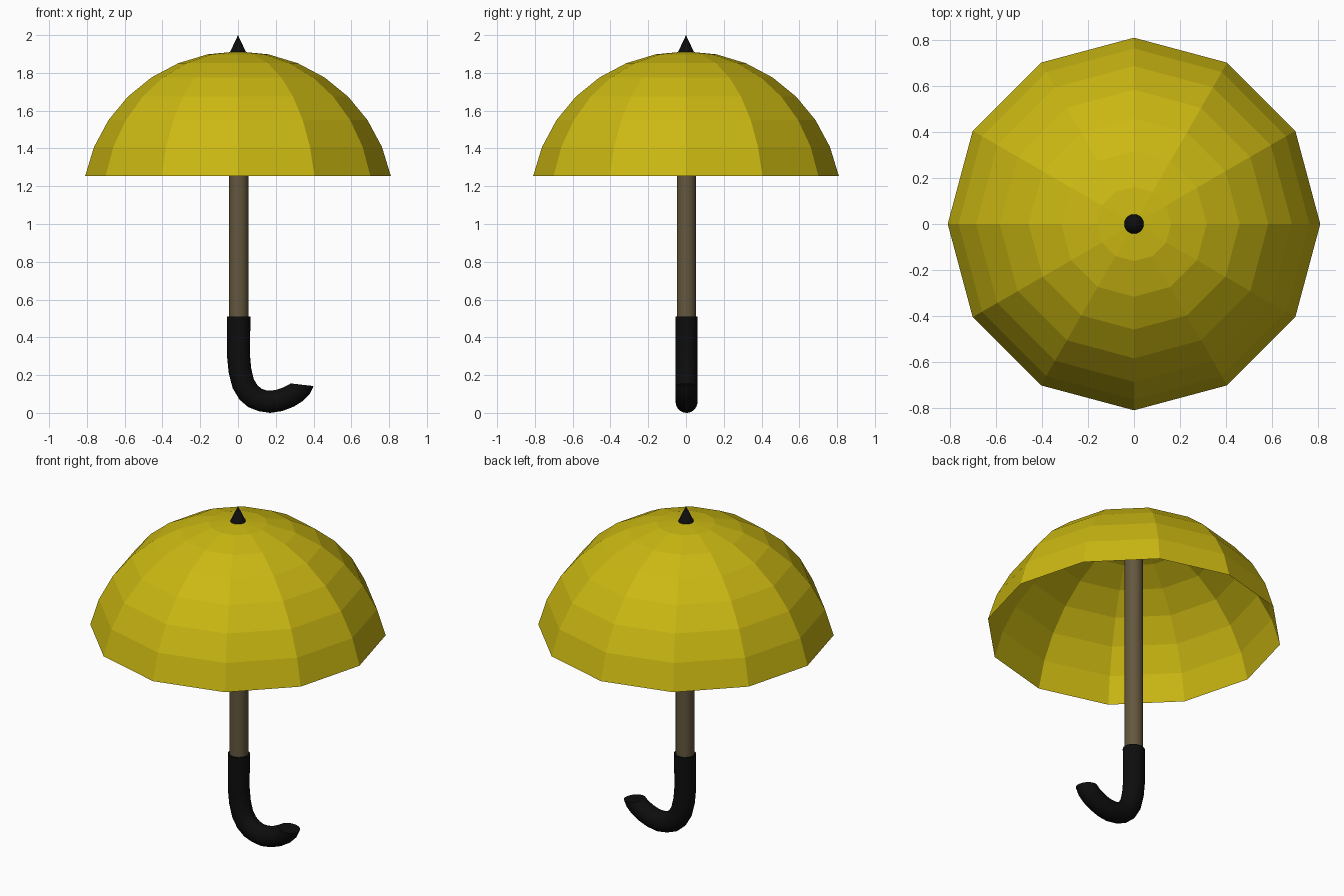
import bpy, bmesh, math

if "Cube" in bpy.data.objects:
    bpy.data.objects.remove(bpy.data.objects["Cube"])


def material(name, rgb):
    m = bpy.data.materials.new(name)
    m.diffuse_color = (*rgb, 1)
    m.use_nodes = True
    m.node_tree.nodes["Principled BSDF"].inputs["Base Color"].default_value = m.diffuse_color
    return m


YELLOW = material("yellow fabric", (0.6, 0.48, 0.006))
BROWN = material("brown shaft", (0.125, 0.095, 0.047))
BLACK = material("black", (0.004, 0.004, 0.004))


def loft(name, rings, mat, start=None, end=None, smooth=False):
    """Skin rings of equal size; each end is open, 'cap' or an apex point."""
    bm = bmesh.new()
    vs = [[bm.verts.new(p) for p in ring] for ring in rings]
    n = len(vs[0])
    for a, b in zip(vs, vs[1:]):
        for i in range(n):
            j = (i + 1) % n
            bm.faces.new((a[i], a[j], b[j], b[i]))
    for ring, kind in ((vs[0], start), (vs[-1], end)):
        if kind == "cap":
            bm.faces.new(ring)
        elif kind:
            tip = bm.verts.new(kind)
            for i in range(n):
                bm.faces.new((ring[i], ring[(i + 1) % n], tip))
    bmesh.ops.recalc_face_normals(bm, faces=bm.faces)
    me = bpy.data.meshes.new(name)
    bm.to_mesh(me)
    bm.free()
    me.materials.append(mat)
    ob = bpy.data.objects.new(name, me)
    bpy.context.collection.objects.link(ob)
    if smooth:
        bpy.ops.object.select_all(action="DESELECT")
        ob.select_set(True)
        bpy.context.view_layer.objects.active = ob
        bpy.ops.object.shade_smooth_by_angle(angle=math.radians(40))
    return ob


def circle(r, z, n, cx=0.0, cy=0.0):
    return [(cx + r * math.cos(math.tau * i / n),
             cy + r * math.sin(math.tau * i / n), z) for i in range(n)]


# Canopy: open twelve-sided dome, flat facets
R, TOP = 0.825, 1.914
steps = [math.radians(11.25 * k) for k in range(7, 0, -1)]
loft("canopy", [circle(R * math.sin(a), TOP - 0.82 * (1 - math.cos(a)), 12)
                for a in steps], YELLOW, end=(0, 0, TOP))

# Tip cone
loft("tip", [circle(0.045, 1.904, 24)], BLACK, start="cap", end=(0, 0, 2.0),
     smooth=True)

# Shaft
loft("shaft", [circle(0.051, z, 32, 0.004, 0.003) for z in (0.45, 1.9)],
     BROWN, "cap", "cap", smooth=True)

# Hooked handle: outer and inner edge points (x, z) of each cross-section
sections = [
    ((-0.058, 0.51), (0.066, 0.51)),
    ((-0.058, 0.30), (0.063, 0.31)),
    ((-0.049, 0.21), (0.070, 0.235)),
    ((-0.028, 0.13), (0.083, 0.18)),
    ((0.008, 0.07), (0.102, 0.147)),
    ((0.055, 0.03), (0.125, 0.128)),
    ((0.11, 0.009), (0.147, 0.12)),
    ((0.17, 0.0), (0.17, 0.118)),
    ((0.235, 0.01), (0.198, 0.121)),
    ((0.295, 0.033), (0.228, 0.130)),
    ((0.345, 0.064), (0.252, 0.141)),
    ((0.38, 0.10), (0.269, 0.15)),
    ((0.40, 0.142), (0.279, 0.156)),
]
N = 28
rings = []
for (ox, oz), (ix, iz) in sections:
    ring = []
    for i in range(N):
        a = math.tau * i / N
        t = 0.5 + 0.5 * math.cos(a)
        ring.append((ix + (ox - ix) * t, 0.003 + 0.058 * math.sin(a),
                     iz + (oz - iz) * t))
    rings.append(ring)
loft("handle", rings, BLACK, "cap", "cap", smooth=True)
